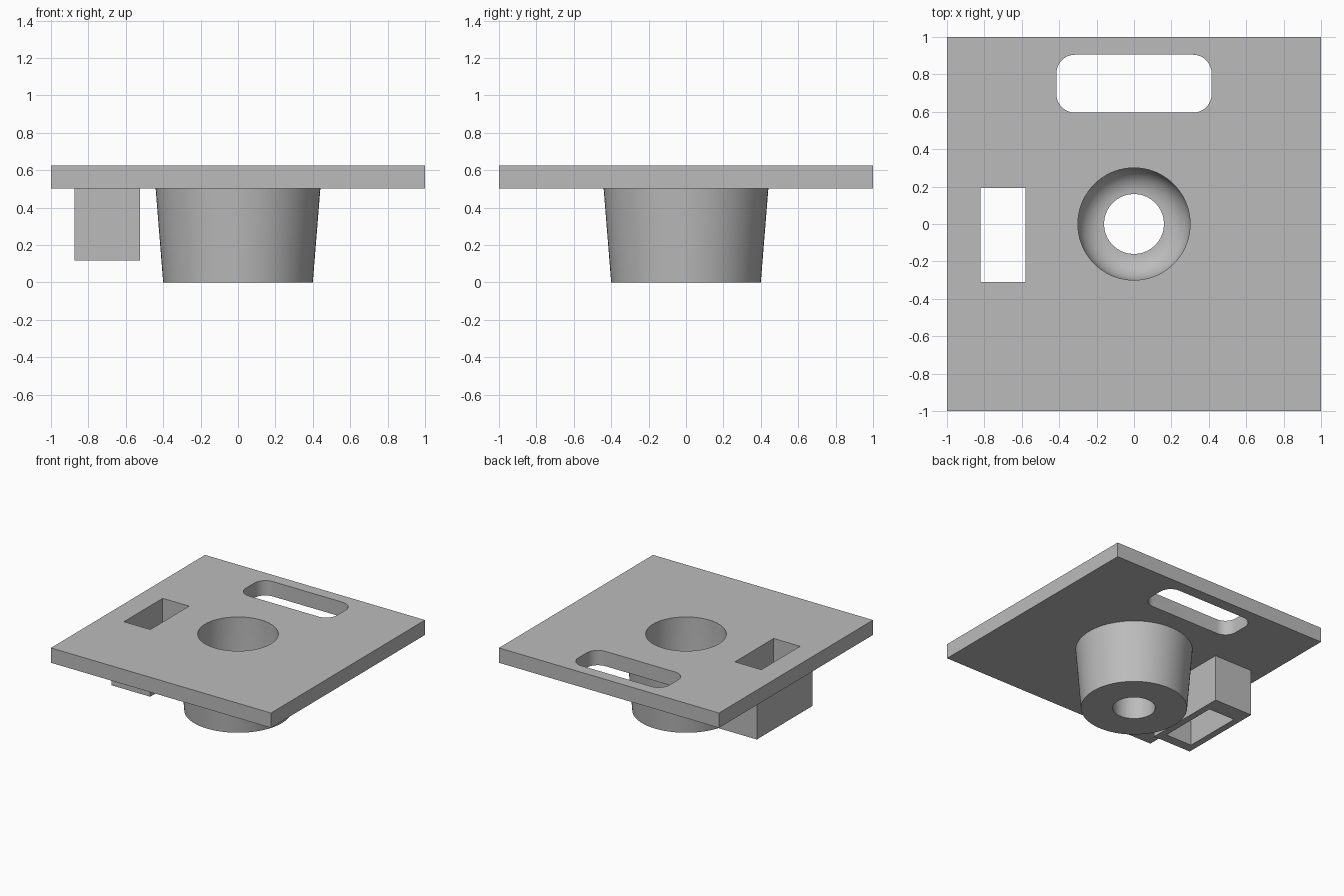
import bpy, bmesh, math

if "Cube" in bpy.data.objects:
    bpy.data.objects.remove(bpy.data.objects["Cube"])

SEG = 96
grey = bpy.data.materials.new("plain grey")
grey.diffuse_color = (0.5, 0.5, 0.5, 1)
grey.use_nodes = True
grey.node_tree.nodes["Principled BSDF"].inputs["Base Color"].default_value = grey.diffuse_color


def finish(bm, name):
    bmesh.ops.recalc_face_normals(bm, faces=bm.faces)
    me = bpy.data.meshes.new(name)
    bm.to_mesh(me)
    bm.free()
    me.materials.append(grey)
    ob = bpy.data.objects.new(name, me)
    bpy.context.collection.objects.link(ob)
    return ob


def prism(name, outline, z0, z1):
    """Extrude a flat outline from z0 to z1."""
    bm = bmesh.new()
    face = bm.faces.new([bm.verts.new((x, y, z0)) for x, y in outline])
    ext = bmesh.ops.extrude_face_region(bm, geom=[face])
    top = [v for v in ext["geom"] if isinstance(v, bmesh.types.BMVert)]
    bmesh.ops.translate(bm, verts=top, vec=(0, 0, z1 - z0))
    return finish(bm, name)


def rect(x0, x1, y0, y1):
    return [(x0, y0), (x1, y0), (x1, y1), (x0, y1)]


def rounded_rect(x0, x1, y0, y1, r, n=12):
    pts = []
    corners = [(x1 - r, y1 - r), (x0 + r, y1 - r), (x0 + r, y0 + r), (x1 - r, y0 + r)]
    for k, (cx, cy) in enumerate(corners):
        for i in range(n + 1):
            a = math.pi / 2 * (k + i / n)
            pts.append((cx + r * math.cos(a), cy + r * math.sin(a)))
    return pts


def lathe(name, profile):
    """Turn a (radius, z) profile around the z axis, with flat caps."""
    bm = bmesh.new()
    rings = [[bm.verts.new((r * math.cos(2 * math.pi * i / SEG),
                            r * math.sin(2 * math.pi * i / SEG), z))
              for i in range(SEG)] for r, z in profile]
    for a, b in zip(rings, rings[1:]):
        for i in range(SEG):
            j = (i + 1) % SEG
            bm.faces.new((a[i], a[j], b[j], b[i]))
    bm.faces.new(rings[0])
    bm.faces.new(rings[-1])
    return finish(bm, name)


# Square top plate
plate = prism("holder_plate", rect(-1, 1, -1, 1), 0.503, 0.625)

# Tapered round cup and square sleeve, rooted inside the plate
cup = lathe("cup_body", [(0.4, 0), (0.445, 0.56)])
sleeve = prism("sleeve_body", rect(-0.875, -0.525, -0.39, 0.33), 0.118, 0.56)

# Openings: cup bore with filleted floor and drain, sleeve pocket, handle slot
fillet = [(0.16 + 0.14 * math.sin(a), 0.33 - 0.14 * math.cos(a))
          for a in (math.pi / 2 * i / 12 for i in range(13))]
bore = lathe("cup_bore", [(0.16, -0.1)] + fillet + [(0.3, 0.8)])
pocket = prism("sleeve_pocket", rect(-0.82, -0.58, -0.31, 0.193), -0.1, 0.8)
slot = prism("handle_slot", rounded_rect(-0.415, 0.415, 0.595, 0.905, 0.1), 0.4, 0.8)

# Combine into one solid
helpers = [(cup, 'UNION'), (sleeve, 'UNION'), (bore, 'DIFFERENCE'),
           (pocket, 'DIFFERENCE'), (slot, 'DIFFERENCE')]
for ob, op in helpers:
    mod = plate.modifiers.new(ob.name, 'BOOLEAN')
    mod.object, mod.operation, mod.solver = ob, op, 'EXACT'
    ob.hide_render = True

bpy.context.view_layer.objects.active = plate
plate.select_set(True)
for mod in list(plate.modifiers):
    bpy.ops.object.modifier_apply(modifier=mod.name)
for ob, op in helpers:
    bpy.data.objects.remove(ob)
bpy.ops.object.shade_smooth_by_angle(angle=math.radians(30))
